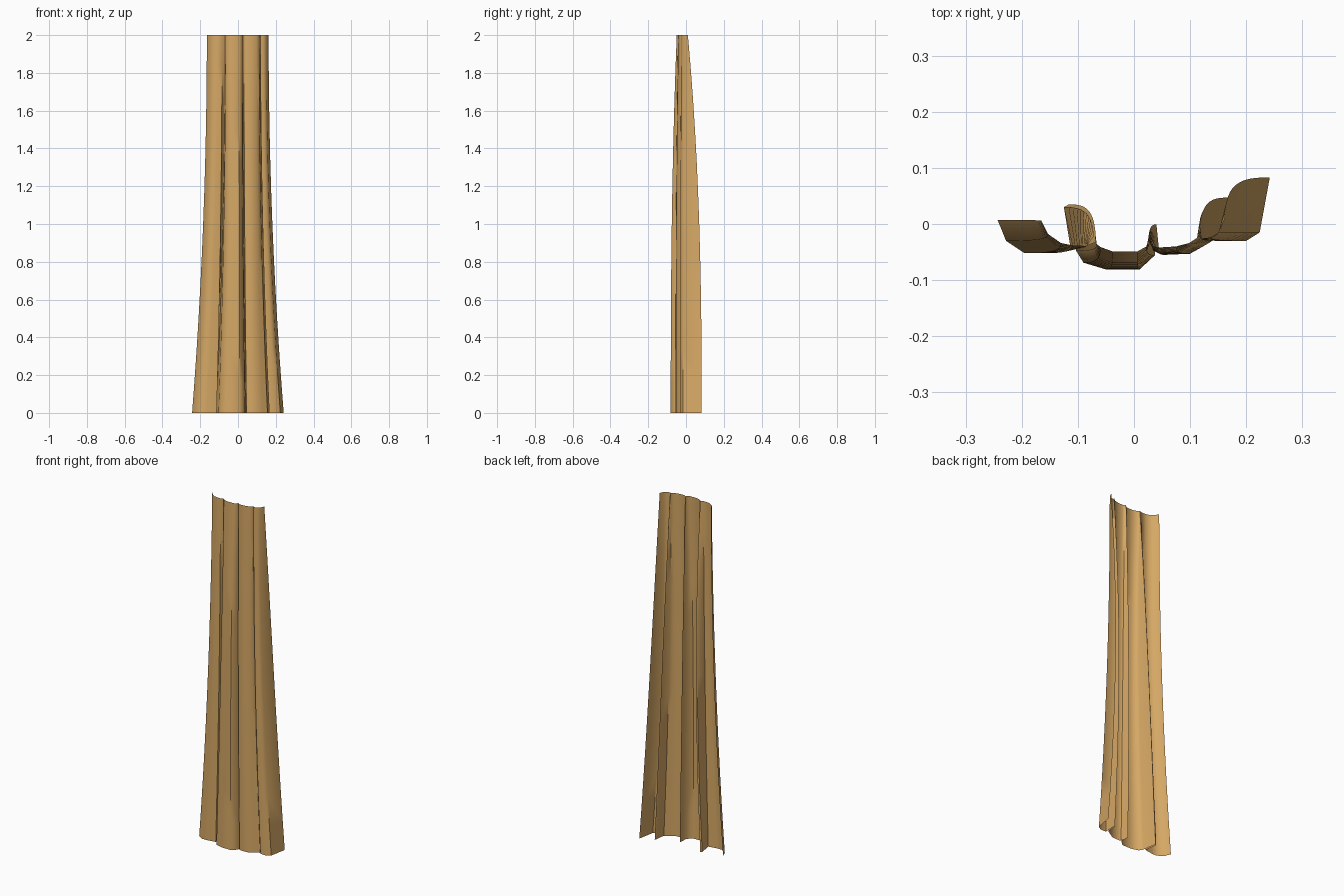
import bpy, bmesh, math

ROWS = 12
HEIGHT = 2.0

fabric = bpy.data.materials.new("tan fabric")
fabric.diffuse_color = (0.67, 0.39, 0.13, 1)

# Plan profile of the hanging cloth: (top x, top y, hem x, hem y), left to right
PROFILE = [
    # left pleat
    (-.165, .006, -.243, .007), (-.153, -.018, -.228, -.030),
    (-.130, -.034, -.195, -.052), (-.110, -.038, -.165, -.052),
    (-.085, -.039, -.113, -.043),
    # first tuck
    (-.072, -.034, -.125, .030), (-.068, -.034, -.116, .035),
    # wide middle pleat
    (-.066, -.036, -.103, -.048), (-.060, -.041, -.090, -.069),
    (-.038, -.049, -.050, -.081), (.006, -.049, .010, -.081),
    (.022, -.040, .037, -.056),
    # second tuck
    (.026, -.032, .040, -.001),
    # third pleat
    (.032, -.038, .045, -.050), (.042, -.042, .055, -.055),
    (.075, -.040, .100, -.053), (.098, -.034, .130, -.036),
    (.112, -.026, .156, -.020),
    # third tuck
    (.115, -.021, .164, .040), (.117, -.021, .168, .047),
    # right pleat
    (.119, -.026, .165, -.030), (.136, -.024, .200, -.030),
    (.150, -.016, .224, -.015), (.162, .010, .242, .083),
]


def section(t):
    """Profile at t (0 top, 1 hem): depth opens quickly, width flares late."""
    wide, deep = t ** 2, 1 - (1 - t) ** 2.5
    return [(a + (c - a) * wide, b + (d - b) * deep, HEIGHT * (1 - t))
            for a, b, c, d in PROFILE]


# Loft the single sheet from top to hem
bm = bmesh.new()
rows = [[bm.verts.new(p) for p in section(i / ROWS)] for i in range(ROWS + 1)]
for upper, lower in zip(rows, rows[1:]):
    for i in range(len(PROFILE) - 1):
        bm.faces.new((upper[i], lower[i], lower[i + 1], upper[i + 1]))
mesh = bpy.data.meshes.new("curtain")
bm.to_mesh(mesh)
bm.free()
mesh.materials.append(fabric)

curtain = bpy.data.objects.new("curtain", mesh)
bpy.context.collection.objects.link(curtain)
bpy.context.view_layer.objects.active = curtain
curtain.select_set(True)
bpy.ops.object.shade_smooth_by_angle(angle=math.radians(45))
